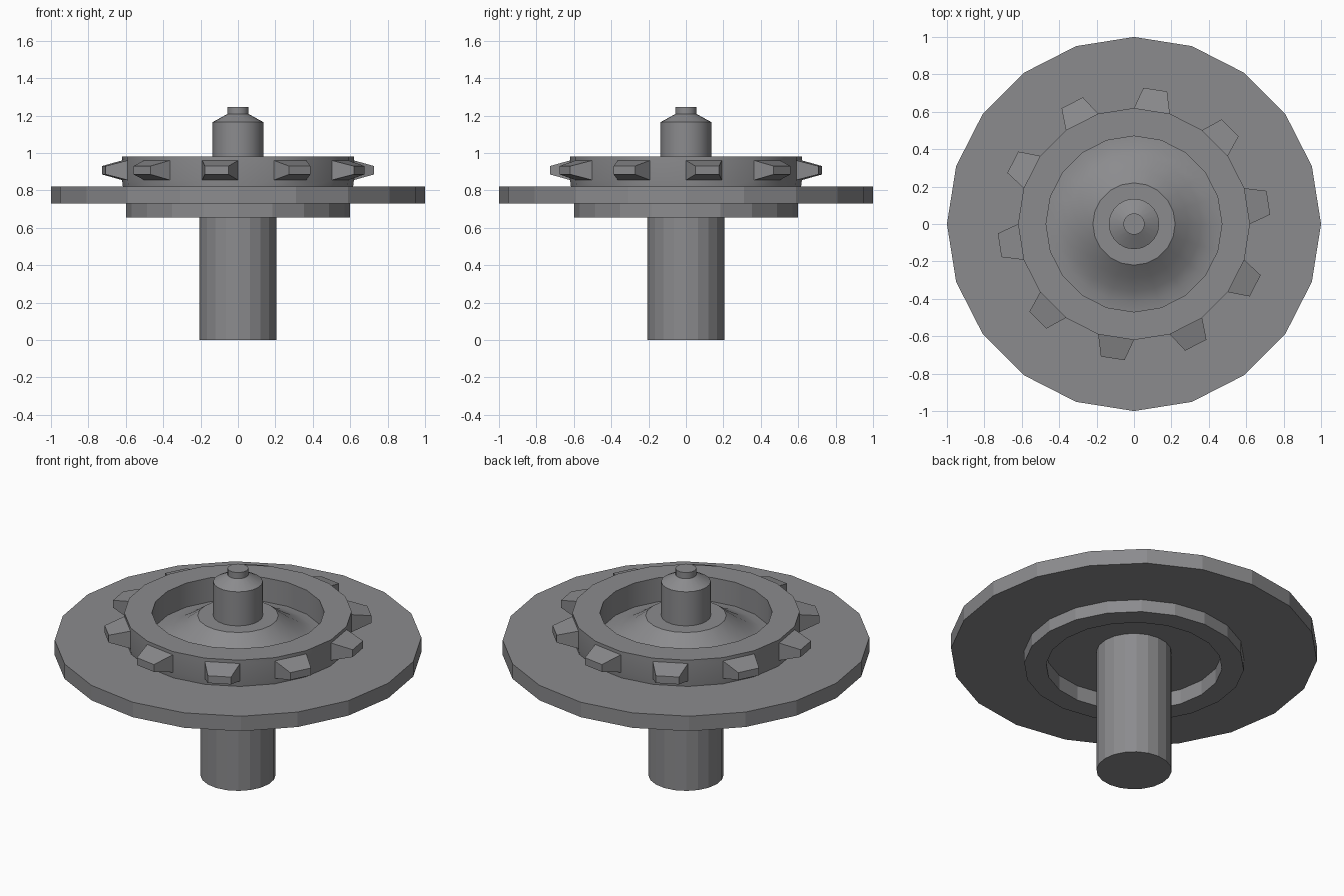
import bpy, bmesh, math
from mathutils import Vector

if "Cube" in bpy.data.objects:
    bpy.data.objects.remove(bpy.data.objects["Cube"])

SIDES = 20
grey = bpy.data.materials.new("medium grey metal")
grey.diffuse_color = (0.26, 0.26, 0.27, 1)
grey.use_nodes = True
grey.node_tree.nodes["Principled BSDF"].inputs["Base Color"].default_value = grey.diffuse_color


def lathe(name, profile, closed=False, smooth=None, edit=None):
    """Revolve (radius, z) points, listed bottom-outside-top, about z."""
    bm = bmesh.new()
    rings = []
    for r, z in profile:
        rings.append([bm.verts.new((r * math.cos(math.tau * i / SIDES),
                                    r * math.sin(math.tau * i / SIDES), z))
                      for i in range(SIDES)])
    bands = []
    pairs = list(zip(rings, rings[1:]))
    if closed:
        pairs.append((rings[-1], rings[0]))
    for a, b in pairs:
        bands.append([bm.faces.new((a[i], a[(i + 1) % SIDES],
                                    b[(i + 1) % SIDES], b[i]))
                      for i in range(SIDES)])
    if not closed:
        bm.faces.new(rings[0][::-1])
        bm.faces.new(rings[-1])
    if edit:
        edit(bm, bands)
    bmesh.ops.recalc_face_normals(bm, faces=bm.faces)
    mesh = bpy.data.meshes.new(name)
    bm.to_mesh(mesh)
    bm.free()
    mesh.materials.append(grey)
    ob = bpy.data.objects.new(name, mesh)
    bpy.context.collection.objects.link(ob)
    if smooth:
        bpy.ops.object.select_all(action='DESELECT')
        ob.select_set(True)
        bpy.context.view_layer.objects.active = ob
        bpy.ops.object.shade_smooth_by_angle(angle=math.radians(smooth))
    return ob


def pull_teeth(bm, bands):
    """Extrude every other face of the middle band into a tapered tooth."""
    for face in bands[1][::2]:
        out = face.calc_center_median()
        out.z = 0
        out.normalize()
        side = Vector((-out.y, out.x, 0))
        tip = bmesh.ops.extrude_discrete_faces(bm, faces=[face])["faces"][0]
        c = tip.calc_center_median()
        for v in tip.verts:
            d = v.co - c
            v.co = c + out * 0.115 + side * d.dot(side) * 0.66
            v.co.z = c.z + d.z * 0.42


# Lower shaft
lathe("shaft", [(0.205, 0), (0.205, 0.76)])

# Wide flange disc
lathe("flange_disc", [(0.20, 0.745), (0.48, 0.745), (0.48, 0.73), (1, 0.73),
                      (1, 0.82), (0.20, 0.82)], closed=True)

# Raised rim under the disc
lathe("under_rim", [(0.48, 0.655), (0.60, 0.655), (0.60, 0.735),
                    (0.48, 0.735)], closed=True)

# Toothed ring on top of the disc
lathe("toothed_ring", [(0.615, 0.815), (0.62, 0.855), (0.62, 0.96),
                       (0.62, 0.98), (0.47, 0.98), (0.47, 0.815)],
      closed=True, smooth=35, edit=pull_teeth)

# Flared hub inside the ring
lathe("flared_hub", [(0.475, 0.815), (0.475, 0.835), (0.42, 0.84),
                     (0.36, 0.864), (0.29, 0.907), (0.22, 0.96)], smooth=25)

# Stepped spindle tip
lathe("spindle", [(0.135, 0.94), (0.135, 1.165), (0.057, 1.208),
                  (0.057, 1.245)], smooth=25)
